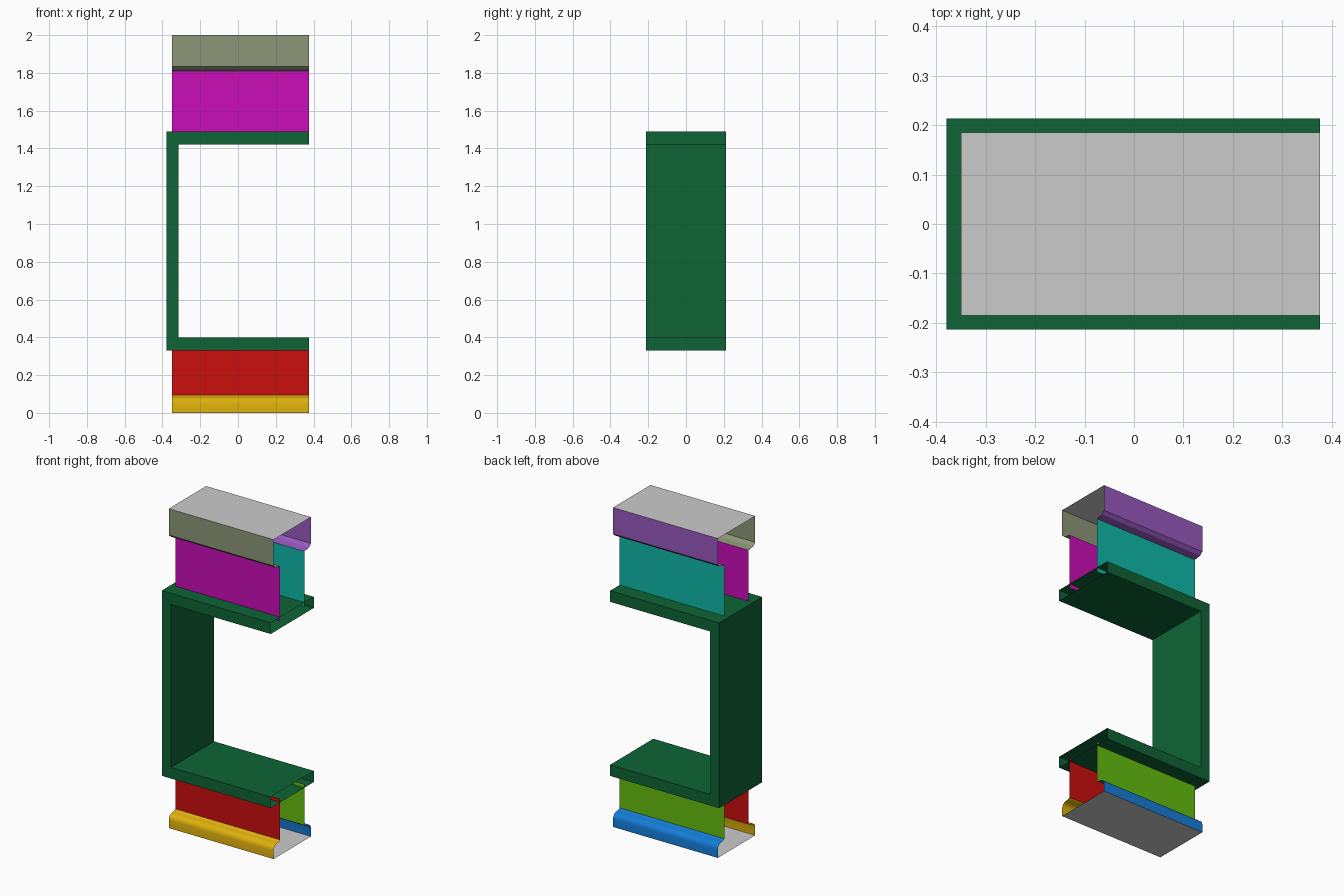
import bpy, bmesh, math

if "Cube" in bpy.data.objects:
    bpy.data.objects.remove(bpy.data.objects["Cube"])

X0, X1 = -0.35, 0.376      # span of the wall sheets
YW, YF = 0.12, 0.185       # wall plane, outer lip plane


def paint(obj, rgb):
    if rgb is None:
        return
    mat = bpy.data.materials.new(obj.name + "_colour")
    lin = [(c / 255 / 12.92 if c < 11 else ((c / 255 + 0.055) / 1.055) ** 2.4) for c in rgb]
    mat.diffuse_color = (*lin, 1)
    mat.use_nodes = True
    mat.node_tree.nodes["Principled BSDF"].inputs["Base Color"].default_value = mat.diffuse_color
    obj.data.materials.append(mat)


def finish(name, bm, rgb):
    mesh = bpy.data.meshes.new(name)
    bm.to_mesh(mesh)
    bm.free()
    obj = bpy.data.objects.new(name, mesh)
    bpy.context.collection.objects.link(obj)
    paint(obj, rgb)
    return obj


def sheet(name, profile, rgb=None, flip=False):
    """Sweep an open (y, z) profile along x as a thin sheet."""
    bm = bmesh.new()
    a = [bm.verts.new((X0, y, z)) for y, z in profile]
    b = [bm.verts.new((X1, y, z)) for y, z in profile]
    for i in range(len(profile) - 1):
        f = bm.faces.new((a[i], b[i], b[i + 1], a[i + 1]))
        if flip:
            f.normal_flip()
    return finish(name, bm, rgb)


# Profiles of the front side, listed upward
arc = [(-0.15 - 0.035 * math.cos(t), 0.05 + 0.035 * math.sin(t))
       for t in [math.radians(d) for d in (0, 22.5, 45, 67.5, 90)]]
profiles = {
    "base_moulding": [(-YF, 0)] + arc + [(-0.132, 0.087), (-YW, 0.095)],
    "lower_wall": [(-YW, 0.095), (-YW, 0.352)],
    "upper_wall": [(-YW, 1.465), (-YW, 1.81)],
    "cornice": [(-YW, 1.81), (-0.165, 1.817), (-YF, 1.835), (-YF, 2.0)],
}
colours = {
    "base_moulding": ((222, 176, 12), (20, 125, 215)),
    "lower_wall": ((203, 14, 14), (100, 190, 14)),
    "upper_wall": ((203, 14, 185), (14, 185, 168)),
    "cornice": ((140, 151, 119), (152, 88, 190)),
}

# Mirrored front and back sheets
for part, pts in profiles.items():
    for side, s in enumerate((1, -1)):
        obj = sheet(("front_", "back_")[side] + part,
                    [(s * y, z) for y, z in pts], colours[part][side], s < 0)
        if part == "base_moulding":
            bpy.ops.object.select_all(action='DESELECT')
            obj.select_set(True)
            bpy.context.view_layer.objects.active = obj
            bpy.ops.object.shade_smooth_by_angle(angle=math.radians(30))

# Grey top and bottom plates
sheet("top_plate", [(-YF, 2.0), (YF, 2.0)])
sheet("bottom_plate", [(-YF, 0), (YF, 0)], flip=True)

# C-shaped hollow frame, open at both arm ends
outline = [(X1, 0.33), (-0.379, 0.33), (-0.379, 1.49), (X1, 1.49),
           (X1, 1.42), (-0.315, 1.42), (-0.315, 0.40), (X1, 0.40)]
bm = bmesh.new()
front = [bm.verts.new((x, -0.213, z)) for x, z in outline]
back = [bm.verts.new((x, 0.213, z)) for x, z in outline]
for i in (0, 1, 2, 4, 5, 6):
    bm.faces.new((front[i], front[i + 1], back[i + 1], back[i]))
# Front and back of the frame, as three quads each
for row in (front, back):
    for quad in ((0, 1, 6, 7), (1, 2, 5, 6), (2, 3, 4, 5)):
        bm.faces.new([row[i] for i in quad])
bmesh.ops.recalc_face_normals(bm, faces=bm.faces)
# dissolve the internal seams so the faces read as single flat panels
seams = [e for e in bm.edges if len(e.link_faces) == 2 and e.calc_face_angle() < 0.01]
bmesh.ops.dissolve_edges(bm, edges=seams, use_verts=False)
finish("middle_frame", bm, (14, 100, 53))
